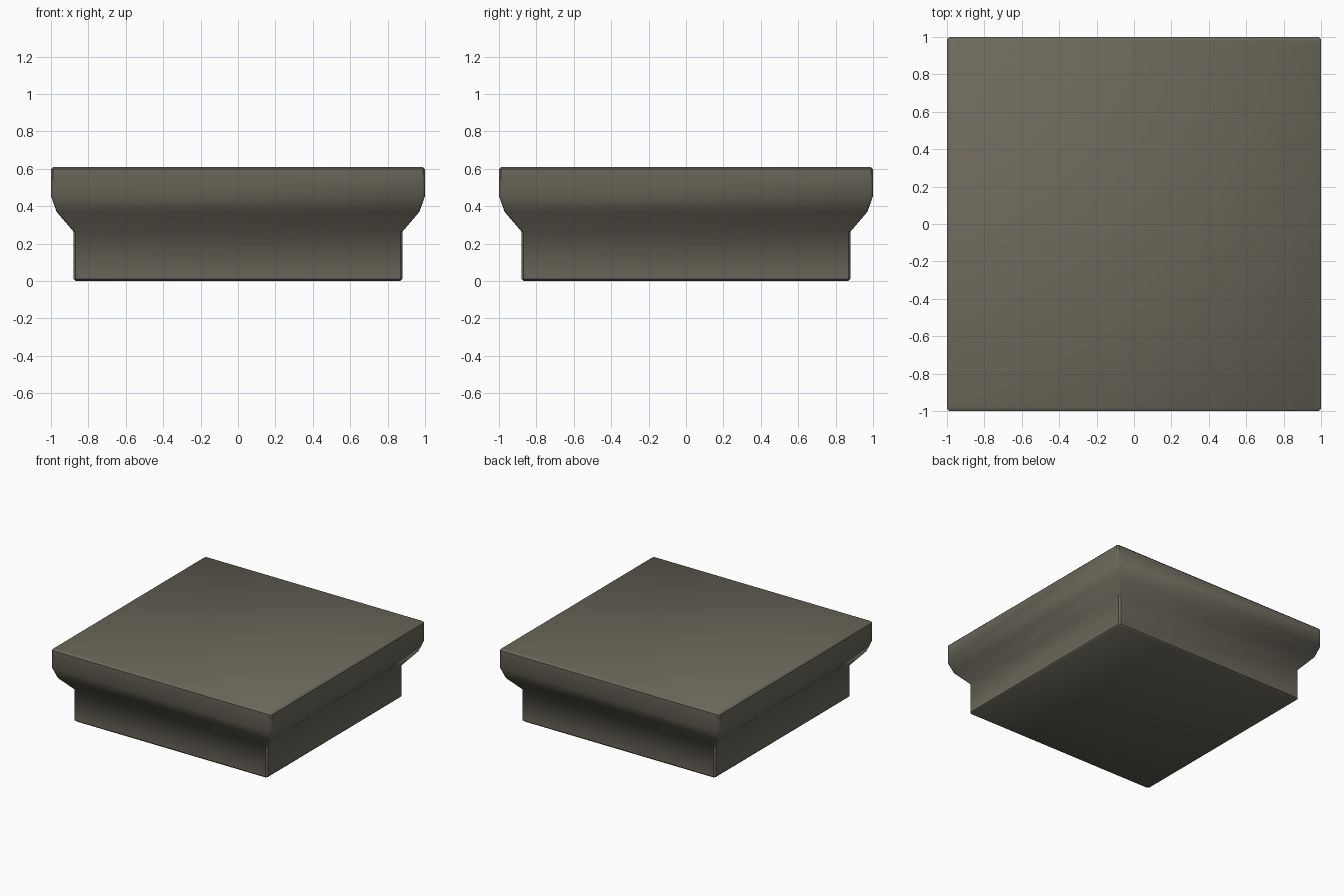
import bpy, bmesh, math

if "Cube" in bpy.data.objects:
    bpy.data.objects.remove(bpy.data.objects["Cube"])

# Stone colour
stone = bpy.data.materials.new("grey_brown_stone")
stone.diffuse_color = (0.147, 0.136, 0.102, 1)
stone.use_nodes = True
stone.node_tree.nodes["Principled BSDF"].inputs["Base Color"].default_value = stone.diffuse_color

# Moulding profile: half width, height
PROFILE = [(0.868, 0.0), (0.88, 0.012), (0.88, 0.265), (0.97, 0.37),
           (1.0, 0.455), (1.0, 0.598), (0.988, 0.61)]
CHAMFER = 0.012


def ring(bm, r, z):
    """Square ring with tiny chamfered corners."""
    a = r - CHAMFER
    pts = [(r, -a), (r, a), (a, r), (-a, r), (-r, a), (-r, -a), (-a, -r), (a, -r)]
    return [bm.verts.new((x, y, z)) for x, y in pts]


# Square capital slab, lofted through the profile
bm = bmesh.new()
rings = [ring(bm, r, z) for r, z in PROFILE]
for lo, hi in zip(rings, rings[1:]):
    for i in range(8):
        j = (i + 1) % 8
        bm.faces.new((lo[i], lo[j], hi[j], hi[i]))
bm.faces.new(rings[0][::-1])
bm.faces.new(rings[-1])
bmesh.ops.recalc_face_normals(bm, faces=bm.faces)

mesh = bpy.data.meshes.new("square_capital")
bm.to_mesh(mesh)
bm.free()
mesh.materials.append(stone)
obj = bpy.data.objects.new("square_capital", mesh)
bpy.context.collection.objects.link(obj)

# Smooth along the moulding, crisp at the corners
bpy.context.view_layer.objects.active = obj
obj.select_set(True)
bpy.ops.object.shade_smooth_by_angle(angle=math.radians(43))
